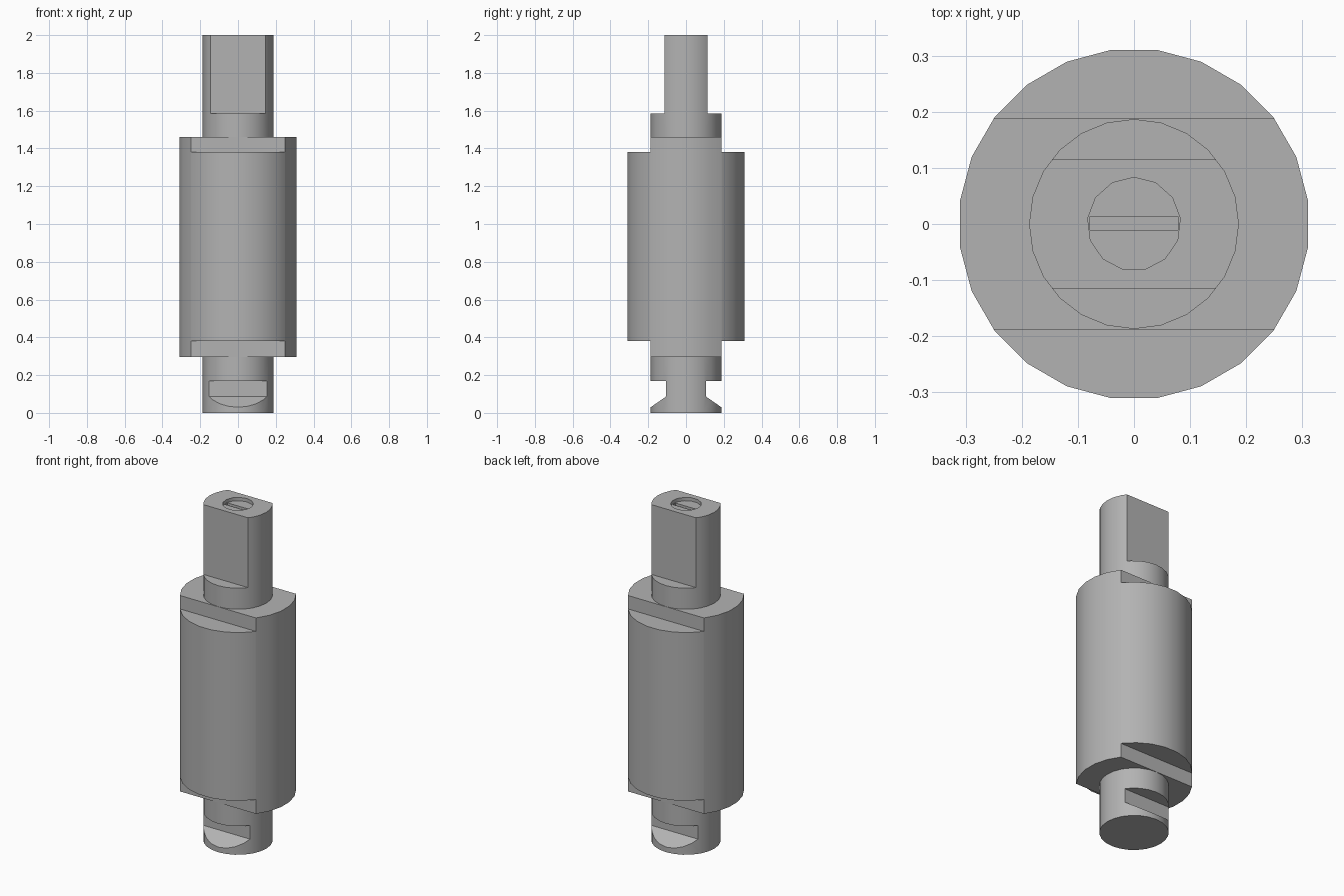
import bpy, bmesh, math
from mathutils import Matrix

cube = bpy.data.objects.get("Cube")
if cube:
    bpy.data.objects.remove(cube)

steel = bpy.data.materials.new("grey_steel")
steel.use_nodes = True
GREY = (0.45, 0.45, 0.45, 1)
steel.diffuse_color = GREY
steel.node_tree.nodes["Principled BSDF"].inputs["Base Color"].default_value = GREY


def make(name, bm):
    bmesh.ops.recalc_face_normals(bm, faces=bm.faces)
    mesh = bpy.data.meshes.new(name)
    bm.to_mesh(mesh)
    bm.free()
    mesh.materials.append(steel)
    obj = bpy.data.objects.new(name, mesh)
    bpy.context.collection.objects.link(obj)
    return obj


def cylinder(name, radius, z0, z1, sides, turn=0):
    bm = bmesh.new()
    spin = Matrix.Translation((0, 0, (z0 + z1) / 2)) @ Matrix.Rotation(turn, 4, "Z")
    bmesh.ops.create_cone(bm, cap_ends=True, segments=sides, radius1=radius,
                          radius2=radius, depth=z1 - z0, matrix=spin)
    return make(name, bm)


def bar(name, profile, half_width):
    """Extrude a (y, z) profile along x."""
    bm = bmesh.new()
    face = bm.faces.new([bm.verts.new((-half_width, y, z)) for y, z in profile])
    new = bmesh.ops.extrude_face_region(bm, geom=[face])["geom"]
    bmesh.ops.translate(bm, vec=(2 * half_width, 0, 0),
                        verts=[v for v in new if isinstance(v, bmesh.types.BMVert)])
    return make(name, bm)


def cut(obj, cutter):
    cutter.hide_render = True
    mod = obj.modifiers.new("cut", "BOOLEAN")
    mod.operation = "DIFFERENCE"
    mod.solver = "EXACT"
    mod.object = cutter
    bpy.context.view_layer.objects.active = obj
    bpy.ops.object.modifier_apply(modifier=mod.name)
    bpy.data.objects.remove(cutter)


def cut_both_sides(obj, profile):
    for side in (-1, 1):
        cut(obj, bar("cutter", [(side * y, z) for y, z in profile], 0.5))


def step(y, z0, z1):
    return [(y, z0), (0.5, z0), (0.5, z1), (y, z1)]


# Thick barrel with flats milled at both ends
barrel = cylinder("barrel", 0.313, 0.295, 1.46, 24, math.pi / 24)
cut_both_sides(barrel, step(0.188, 1.38, 1.6))
cut_both_sides(barrel, step(0.188, 0.2, 0.38))

# Upper shaft with long flats and a slotted centre recess
upper = cylinder("upper_shaft", 0.187, 1.44, 2.0, 24)
cut_both_sides(upper, step(0.115, 1.585, 2.1))
cut(upper, cylinder("cutter", 0.083, 1.98, 2.1, 13))
cut(upper, bar("cutter", [(-0.011, 1.96), (0.013, 1.96), (0.013, 2.1), (-0.011, 2.1)], 0.078))

# Lower shaft with a sloped notch on each side
lower = cylinder("lower_shaft", 0.187, 0.0, 0.315, 24)
cut_both_sides(lower, [(0.105, 0.087), (0.187, 0.03), (0.5, -0.18), (0.5, 0.17), (0.105, 0.17)])

# Smooth the round walls, keep machined edges crisp
bpy.ops.object.select_all(action="DESELECT")
for obj in (barrel, upper, lower):
    obj.select_set(True)
bpy.context.view_layer.objects.active = barrel
bpy.ops.object.shade_smooth_by_angle(angle=math.radians(30))
